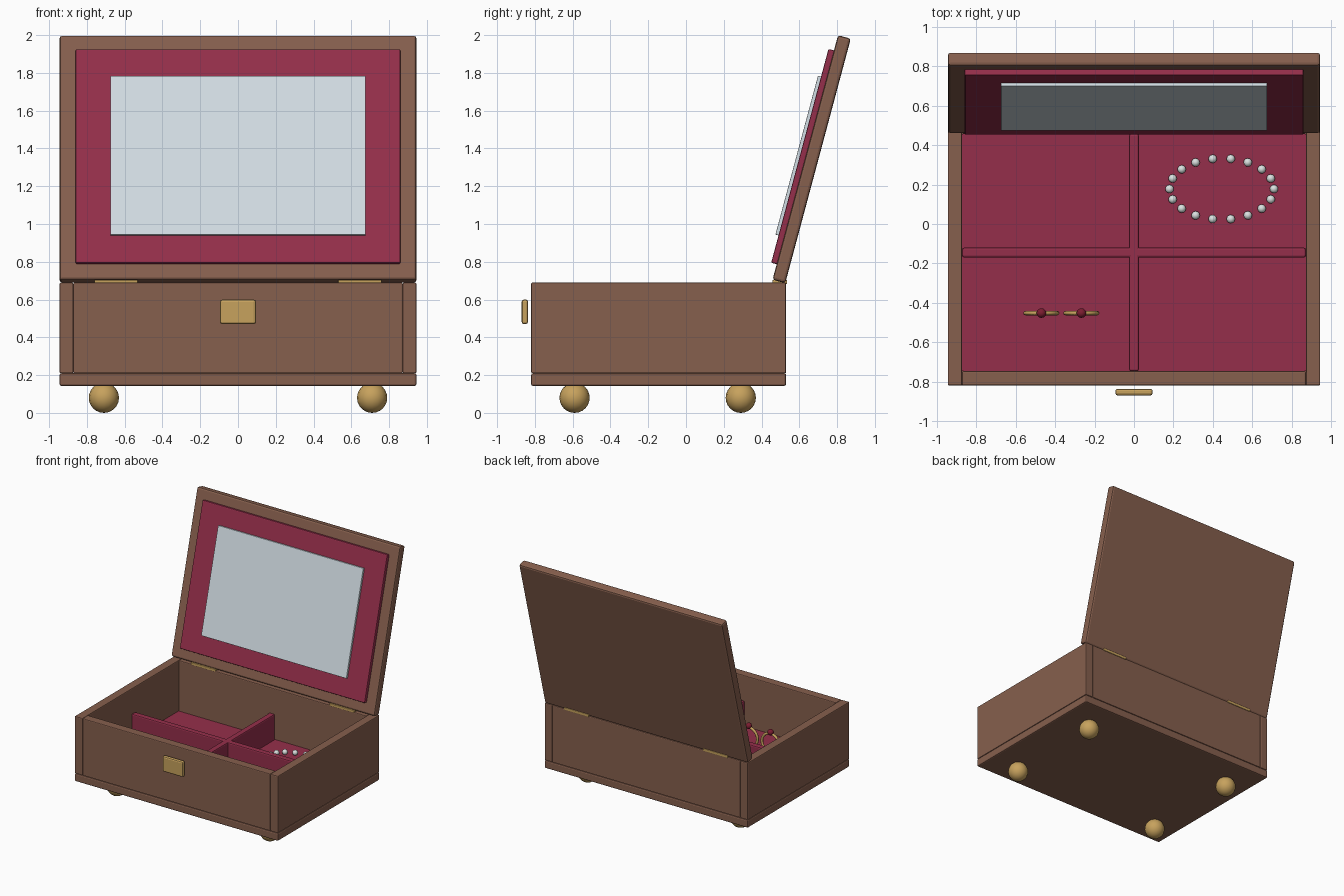
import bpy, bmesh, math
from mathutils import Matrix, Vector

cube = bpy.data.objects.get("Cube")
if cube:
    bpy.data.objects.remove(cube, do_unlink=True)


def material(name, rgb):
    m = bpy.data.materials.new(name)
    m.use_nodes = True
    m.diffuse_color = (*rgb, 1)
    m.node_tree.nodes["Principled BSDF"].inputs["Base Color"].default_value = (*rgb, 1)
    return m


WOOD = material("brown wood", (0.24, 0.115, 0.075))
VELVET = material("burgundy velvet", (0.30, 0.028, 0.07))
GLASS = material("mirror glass", (0.65, 0.73, 0.78))
BRASS = material("brass", (0.57, 0.36, 0.11))
PEARL = material("pearl", (0.70, 0.75, 0.74))
RUBY = material("ruby", (0.20, 0.012, 0.03))


def add(name, bm, mat, smooth=False):
    mesh = bpy.data.meshes.new(name)
    bm.to_mesh(mesh)
    bm.free()
    mesh.materials.append(mat)
    obj = bpy.data.objects.new(name, mesh)
    bpy.context.collection.objects.link(obj)
    for p in mesh.polygons:
        p.use_smooth = smooth
    return obj


def box(name, x, y, z, mat, bevel=0.01, frame=Matrix()):
    """Bevelled box from (min, max) ranges, placed in a local frame."""
    size = [r[1] - r[0] for r in (x, y, z)]
    mid = Vector([(r[0] + r[1]) / 2 for r in (x, y, z)])
    bm = bmesh.new()
    bmesh.ops.create_cube(bm, size=1)
    bmesh.ops.scale(bm, vec=size, verts=bm.verts)
    bmesh.ops.translate(bm, vec=mid, verts=bm.verts)
    if bevel:
        bmesh.ops.bevel(bm, geom=bm.edges[:], offset=bevel, segments=2,
                        profile=0.5, affect='EDGES')
    bm.transform(frame)
    return add(name, bm, mat)


def ball(name, centre, radius, mat, segments=16):
    bm = bmesh.new()
    bmesh.ops.create_uvsphere(bm, u_segments=segments, v_segments=segments * 3 // 4,
                              radius=radius, matrix=Matrix.Translation(centre))
    return add(name, bm, mat, True)


W, FRONT, BACK = 0.945, -0.82, 0.53
WALL, BASE, RIM, FLOOR = 0.073, 0.21, 0.69, 0.265
MID_Y = (FRONT + BACK) / 2
IN_X = W - WALL
IN_FRONT, IN_BACK = FRONT + WALL, BACK - WALL

# Case: base board and four walls
box("base", (-W, W), (FRONT, BACK), (0.143, BASE), WOOD)
for side, s in (("right", -1), ("left", 1)):
    xs = sorted((s * W, s * IN_X))
    box(side + "_wall", xs, (FRONT, BACK), (BASE, RIM), WOOD, 0.007)
box("front_wall", (-IN_X, IN_X), (FRONT, IN_FRONT), (BASE, RIM), WOOD, 0.007)
box("back_wall", (-IN_X, IN_X), (IN_BACK, BACK), (BASE, RIM), WOOD, 0.007)

# Velvet floor and crossed dividers
box("floor_lining", (-IN_X, IN_X), (IN_FRONT, IN_BACK), (BASE, FLOOR), VELVET, 0)
box("long_divider", (-IN_X, IN_X), (MID_Y - 0.025, MID_Y + 0.025), (FLOOR - 0.01, 0.48), VELVET)
box("cross_divider", (-0.025, 0.025), (IN_FRONT, IN_BACK), (FLOOR - 0.01, 0.48), VELVET)

# Open lid: local y points outward, local z runs up the lid
LID = Matrix.Translation((0, 0.458, 0.705)) @ Matrix.Rotation(math.radians(-15), 4, 'X')
box("lid", (-W, W), (0, 0.07), (0, 1.34), WOOD, 0.014, LID)
box("lid_lining", (-0.86, 0.86), (-0.03, 0.004), (0.085, 1.257), VELVET, 0.008, LID)
box("mirror", (-0.675, 0.675), (-0.047, -0.026), (0.235, 1.105), GLASS, 0.003, LID)

# Brass fittings: hinges, clasp and ball feet
for side, s in (("right", -1), ("left", 1)):
    box(side + "_hinge", (s * 0.645 - 0.115, s * 0.645 + 0.115),
        (0.457, 0.535), (0.682, 0.704), BRASS, 0.004)
    for end, y in (("front", -0.59), ("back", 0.29)):
        ball(f"{end}_{side}_foot", (s * 0.71, y, 0.08), 0.08, BRASS)
box("clasp", (-0.095, 0.095), (-0.87, -0.836), (0.47, 0.60), BRASS, 0.012)

# Pearl necklace laid in an oval
for i in range(18):
    a = math.radians(i * 20)
    ball(f"pearl_{i + 1}", (0.445 + 0.265 * math.cos(a), 0.178 + 0.155 * math.sin(a),
                            FLOOR + 0.022), 0.022, PEARL, 12)

# Two standing rings, each topped with a gem
for n, x in enumerate((-0.47, -0.267), 1):
    bpy.ops.mesh.primitive_torus_add(major_radius=0.081, minor_radius=0.011,
                                     major_segments=32, minor_segments=8,
                                     location=(x, -0.452, FLOOR + 0.09),
                                     rotation=(math.pi / 2, 0, 0))
    ring = bpy.context.object
    ring.name = f"ring_{n}"
    ring.data.materials.append(BRASS)
    bpy.ops.object.shade_smooth()
    ball(f"ring_gem_{n}", (x, -0.452, FLOOR + 0.182), 0.025, RUBY, 12)
